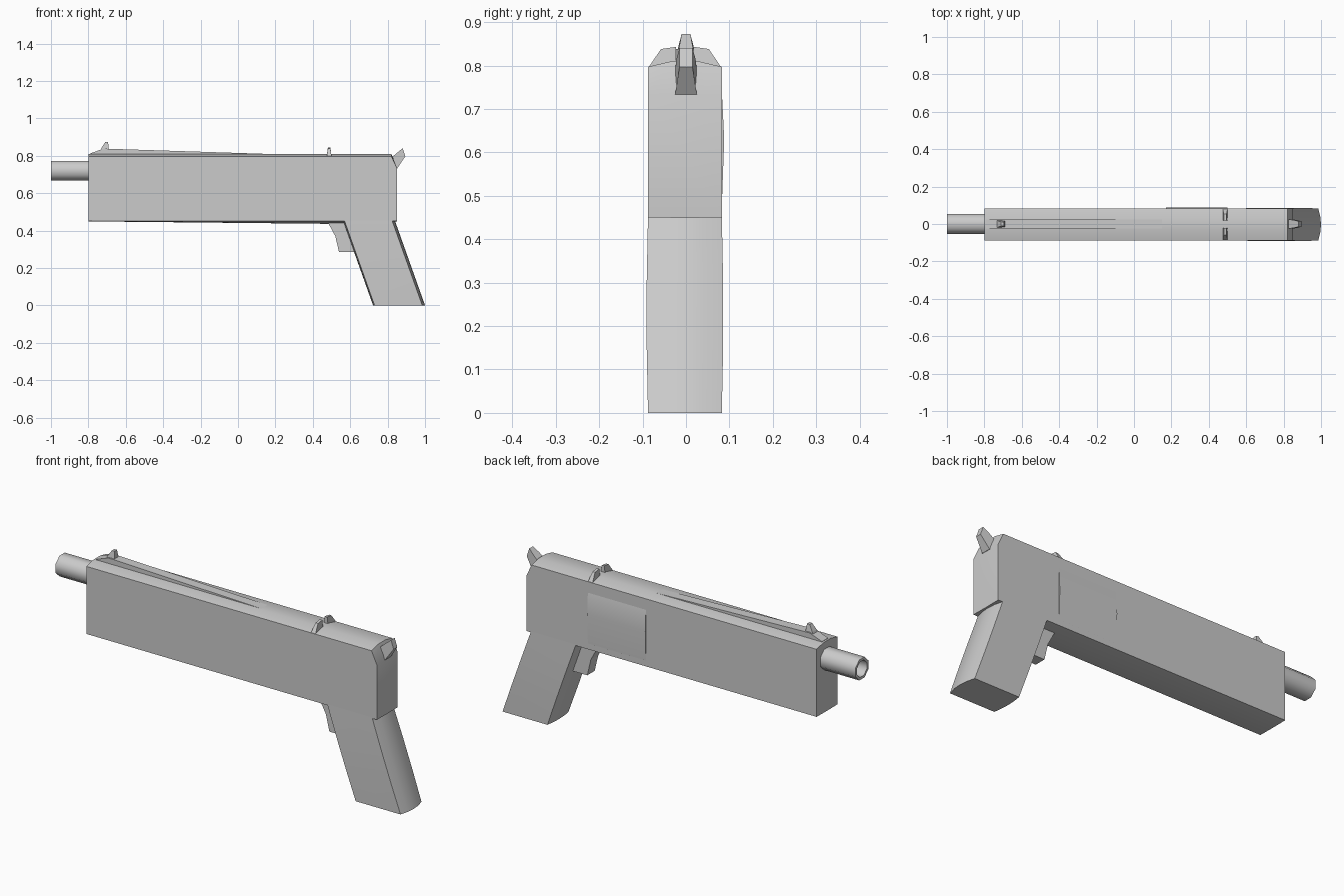
import bpy, bmesh, math

if "Cube" in bpy.data.objects:
    bpy.data.objects.remove(bpy.data.objects["Cube"])

YC = -0.0025  # the body sits a hair off centre


def finish(name, bm, smooth=None):
    bmesh.ops.recalc_face_normals(bm, faces=bm.faces)
    me = bpy.data.meshes.new(name)
    bm.to_mesh(me)
    bm.free()
    ob = bpy.data.objects.new(name, me)
    bpy.context.collection.objects.link(ob)
    if smooth:
        bpy.ops.object.select_all(action='DESELECT')
        ob.select_set(True)
        bpy.context.view_layer.objects.active = ob
        bpy.ops.object.shade_smooth_by_angle(angle=math.radians(smooth))
    return ob


def loft(name, rings, smooth=None, closed=False):
    """Skin a list of equal-length point rings; cap the ends or join them."""
    bm = bmesh.new()
    vs = [[bm.verts.new(p) for p in r] for r in rings]
    pairs = list(zip(vs, vs[1:])) + ([(vs[-1], vs[0])] if closed else [])
    for a, b in pairs:
        for i in range(len(a)):
            j = (i + 1) % len(a)
            bm.faces.new((a[i], a[j], b[j], b[i]))
    if not closed:
        bm.faces.new(vs[0])
        bm.faces.new(vs[-1])
    return finish(name, bm, smooth)


def prism(name, profile):
    """Side profile of (x, z, half width) extruded across y."""
    return loft(name, [[(x, s * w, z) for x, z, w in profile] for s in (-1, 1)])


# Body: arched top, slightly bellied underside, sloped upper rear corner
def body_ring(x, side_top, top, bottom):
    half = [(0.085, 0.45), (0.085, side_top), (0.03, top)]
    pts = [(0, bottom)] + half + [(-y, z) for y, z in reversed(half)]
    return [(x, YC + y, z) for y, z in pts]


loft("body", [body_ring(-0.8, 0.797, 0.81, 0.449),
              body_ring(0.57, 0.797, 0.81, 0.435),
              body_ring(0.82, 0.797, 0.81, 0.449),
              body_ring(0.85, 0.733, 0.735, 0.449)], 25)

# Shallow swelling on the +y side
loft("side_bulge", [[(x, 0.07, 0.78), (x, 0.0826, 0.74), (x, 0.088, 0.63),
                     (x, 0.0826, 0.48), (x, 0.07, 0.46)] for x in (0.17, 0.5)], 25)


# Grip: raked, with bowed front and back and swollen sides
def grip_ring(z, w):
    x0 = 0.73 - z * 0.16 / 0.45
    pts = [(0, -1), (-0.006, -0.5), (-0.008, 0), (-0.006, 0.5), (0, 1),
           (0.255, 1), (0.266, 0.5), (0.27, 0), (0.266, -0.5), (0.255, -1)]
    return [(x0 + x, YC + y * w, z) for x, y in pts]


loft("grip", [grip_ring(0, 0.085), grip_ring(0.15, 0.088),
              grip_ring(0.3, 0.088), grip_ring(0.455, 0.085)], 30)


# Barrel: hollow eight-sided tube
def circle(x, r):
    a = [(i + 0.5) * math.pi / 4 for i in range(8)]
    return [(x, r * math.cos(t), 0.72 + r * math.sin(t)) for t in a]


loft("barrel", [circle(-0.79, 0.057), circle(-1, 0.057),
                circle(-1, 0.043), circle(-0.79, 0.043)], 50, closed=True)

# Tapering top rib
prism("top_rib", [(-0.79, 0.8, 0.025), (-0.79, 0.812, 0.025), (-0.72, 0.838, 0.025),
                  (0.15, 0.81, 0.025), (0.15, 0.8, 0.025)])

# Front sight
prism("front_sight", [(-0.735, 0.83, 0.018), (-0.73, 0.842, 0.018), (-0.71, 0.873, 0.01),
                      (-0.695, 0.873, 0.01), (-0.69, 0.83, 0.018)])

# Rear sight: a notched pair of ears
for side, label in ((1, "left"), (-1, "right")):
    ear = [(0.02, 0.795), (0.02, 0.843), (0.055, 0.838), (0.083, 0.797)]
    loft("rear_sight_" + label,
         [[(0.4875 + s * (0.013 if z < 0.8 else 0.007), YC + side * y, z) for y, z in ear]
          for s in (-1, 1)])

# Hammer
prism("hammer", [(0.82, 0.79, 0.025), (0.85, 0.815, 0.022), (0.88, 0.84, 0.015),
                 (0.895, 0.797, 0.015), (0.852, 0.733, 0.025), (0.82, 0.733, 0.025)])

# Trigger
prism("trigger", [(0.48, 0.445, 0.03), (0.52, 0.37, 0.03), (0.54, 0.285, 0.03),
                  (0.64, 0.285, 0.03), (0.59, 0.445, 0.03)])
